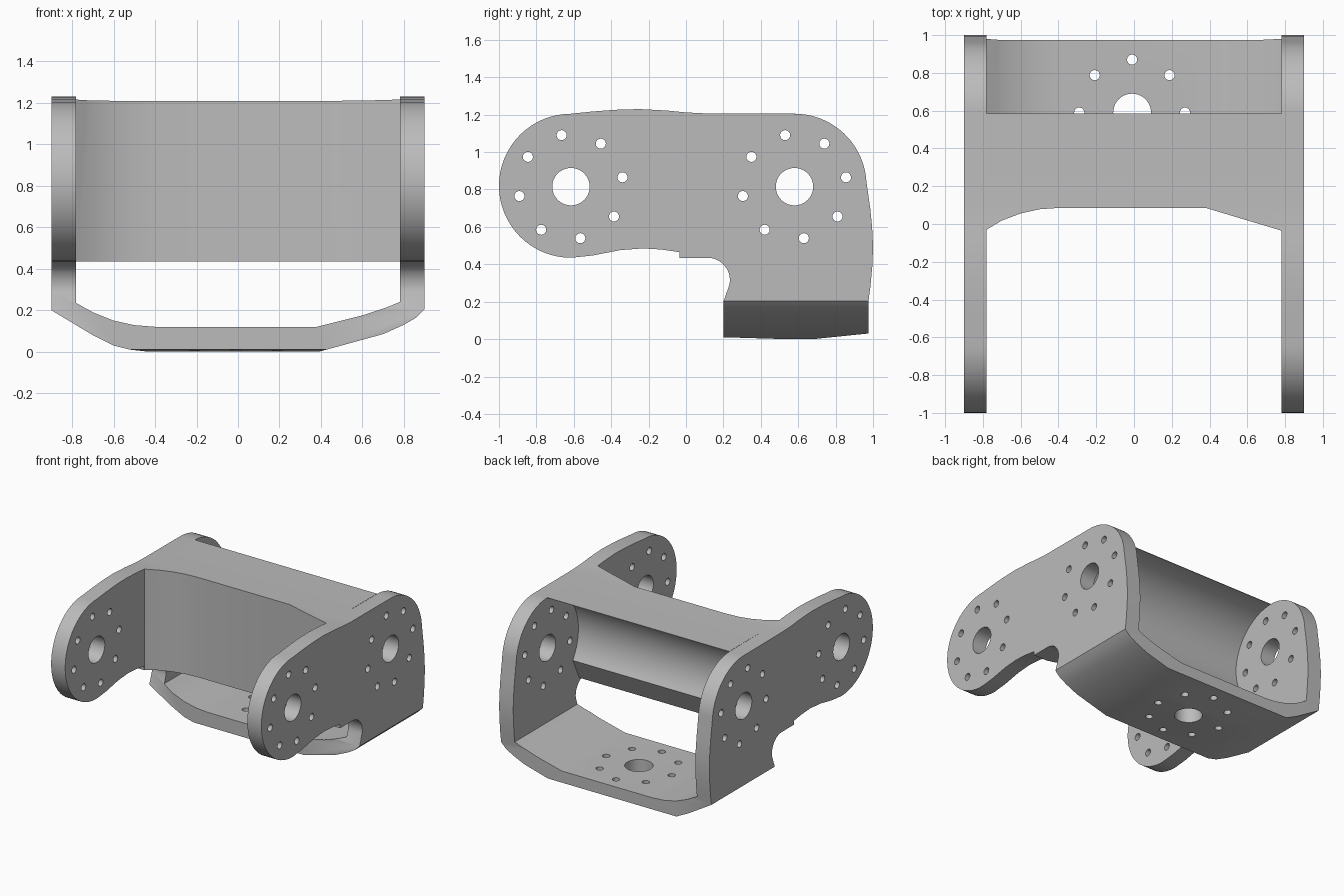
import bpy, bmesh
from math import sin, cos, radians, tau
from mathutils import Vector

if "Cube" in bpy.data.objects:
    bpy.data.objects.remove(bpy.data.objects["Cube"])

grey = bpy.data.materials.new("light grey")
grey.use_nodes = True
grey.diffuse_color = (0.5, 0.5, 0.5, 1)
grey.node_tree.nodes["Principled BSDF"].inputs["Base Color"].default_value = (0.5, 0.5, 0.5, 1)

# Maps profile coordinates (a, b) and depth d to space for each extrusion axis
PLACE = {"x": lambda a, b, d: Vector((d, a, b)),
         "y": lambda a, b, d: Vector((a, d, b)),
         "z": lambda a, b, d: Vector((a, b, d))}


def arc(ca, cb, r, start, end, n=20):
    angles = [radians(start + (end - start) * i / n) for i in range(n + 1)]
    return [(ca + r * cos(t), cb + r * sin(t)) for t in angles]


def prisms(name, axis, profiles, low, high):
    """Extrude closed profiles along one axis into a single mesh object."""
    bm = bmesh.new()
    for points in profiles:
        bottom = [bm.verts.new(PLACE[axis](a, b, low)) for a, b in points]
        top = [bm.verts.new(PLACE[axis](a, b, high)) for a, b in points]
        bm.faces.new(bottom)
        bm.faces.new(top)
        for i in range(len(points)):
            j = (i + 1) % len(points)
            bm.faces.new((bottom[i], bottom[j], top[j], top[i]))
    bmesh.ops.recalc_face_normals(bm, faces=bm.faces)
    mesh = bpy.data.meshes.new(name)
    bm.to_mesh(mesh)
    bm.free()
    mesh.materials.append(grey)
    obj = bpy.data.objects.new(name, mesh)
    bpy.context.collection.objects.link(obj)
    return obj


def combine(obj, helper, operation):
    """Apply a boolean and remove the helper."""
    mod = obj.modifiers.new("boolean", "BOOLEAN")
    mod.object, mod.operation, mod.solver = helper, operation, "EXACT"
    graph = bpy.context.evaluated_depsgraph_get()
    mesh = bpy.data.meshes.new_from_object(obj.evaluated_get(graph))
    obj.modifiers.clear()
    obj.data = mesh
    bpy.data.objects.remove(helper)


def hole_ring(ca, cb, turn):
    """A large bore surrounded by eight screw holes."""
    holes = [arc(ca, cb, 0.1, 0, 351, 39)]
    for k in range(8):
        t = radians(turn) + tau * k / 8
        holes.append(arc(ca + 0.28 * cos(t), cb + 0.28 * sin(t), 0.027, 0, 337.5, 15))
    return holes


# U-shaped frame: two side plates joined by a floor with sloped corners
u_profile = [(-.9, 1.3), (-.9, .2), (-.7, .08), (-.6, .03), (-.52, .01), (-.43, 0),
             (.39, 0), (.7, .085), (.8, .13), (.86, .165), (.9, .205), (.9, 1.3),
             (.78, 1.3), (.78, .24), (.72, .215), (.6, .175), (.38, .12),
             (-.4, .12), (-.5, .128), (-.6, .15), (-.7, .19), (-.78, .235), (-.78, 1.3)]
frame = prisms("side_plates_and_floor", "y", [u_profile], -1.1, 1.1)

# Side outline: front lobe, rounded back shoulder, foot and underside notch
outline = arc(-.615, .82, .385, 270, 90, 32)
outline += [(-.5, 1.217), (-.38, 1.226), (-.25, 1.23), (-.1, 1.222), (0, 1.212), (.1, 1.207)]
outline += arc(.58, .82, .385, 90, 4, 20)
outline += [(.985, .7), (.995, .6), (1, .5), (.997, .4), (.986, .28), (.975, .2),
            (.975, .03), (.66, -.002), (.6, -.002), (.2, .01), (.2, .2)]
outline += arc(.115, .315, .12, -10, 90, 10)
outline += [(-.035, .435), (-.035, .465), (-.13, .479), (-.23, .485), (-.35, .476), (-.5, .447)]
combine(frame, prisms("outline_helper", "x", [outline], -1.2, 1.2), "INTERSECT")

# Bores through the side plates and the floor
rings = hole_ring(-.615, .815, 10.3) + hole_ring(.58, .815, 10.3)
combine(frame, prisms("side_hole_helper", "x", [*rings], -1.2, 1.2), "DIFFERENCE")
combine(frame, prisms("floor_hole_helper", "z", hole_ring(-.01, .59, 0), -.2, .3), "DIFFERENCE")

# Cross web: flared front in plan, hollow cylindrical back in section
plan = [(-.78, -.03), (-.7, .018), (-.6, .056), (-.5, .078), (-.4, .085),
        (.38, .085), (.78, -.035), (.78, .9), (-.78, .9)]
web = prisms("cross_web", "z", [plan], 0, 1.4)
section = [(-.2, .435), (.19, .435)] + arc(.585, .82, .383, 215, 90, 24)
section += [(.585, 1.207), (.1, 1.207), (0, 1.212), (-.1, 1.222), (-.2, 1.228)]
combine(web, prisms("section_helper", "x", [section], -1.2, 1.2), "INTERSECT")

# Smooth curved walls, keep crisp edges
for obj in (frame, web):
    bpy.ops.object.select_all(action="DESELECT")
    obj.select_set(True)
    bpy.context.view_layer.objects.active = obj
    bpy.ops.object.shade_smooth_by_angle(angle=radians(25))
